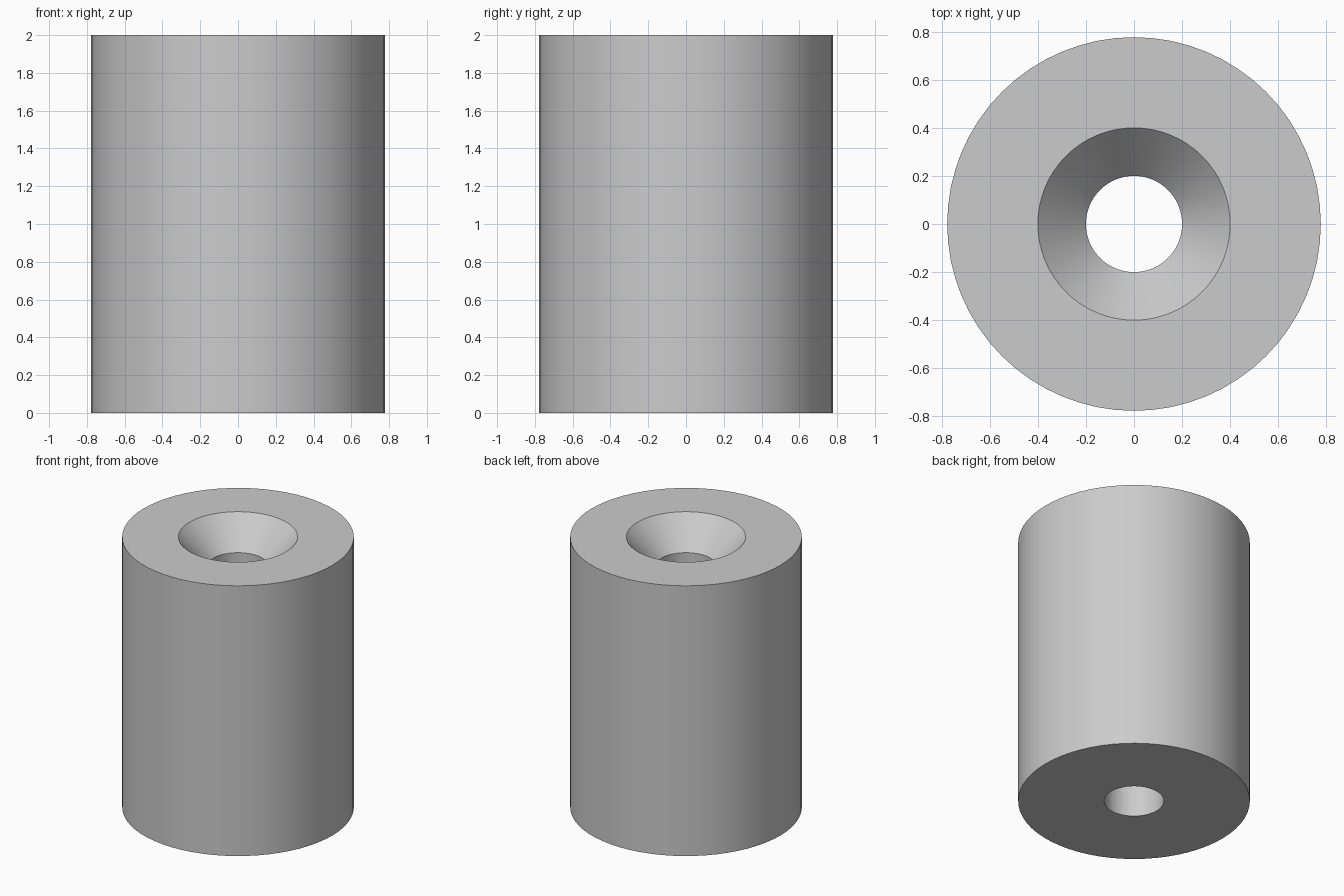
import bpy
import bmesh
import math

cube = bpy.data.objects.get("Cube")
if cube:
    bpy.data.objects.remove(cube, do_unlink=True)

SEGMENTS = 64
OUTER, SINK, HOLE = 0.777, 0.4, 0.2
HEIGHT, SINK_DEPTH = 2.0, 0.21

# Plain grey finish
grey = bpy.data.materials.new("plain_grey")
grey.use_nodes = True
colour = (0.6, 0.6, 0.6, 1)
grey.diffuse_color = colour
grey.node_tree.nodes["Principled BSDF"].inputs["Base Color"].default_value = colour

# Closed cross-section: outer wall, top, countersink, bore, underside
profile = [(OUTER, 0), (OUTER, HEIGHT), (SINK, HEIGHT),
           (HOLE, HEIGHT - SINK_DEPTH), (HOLE, 0)]

# Revolve the cross-section into a countersunk spacer
bm = bmesh.new()
verts = [bm.verts.new((r, 0, z)) for r, z in profile]
edges = [bm.edges.new((a, b)) for a, b in zip(verts, verts[1:] + verts[:1])]
bmesh.ops.spin(bm, geom=verts + edges, cent=(0, 0, 0), axis=(0, 0, 1),
               angle=math.tau, steps=SEGMENTS, use_merge=True)
bmesh.ops.remove_doubles(bm, verts=bm.verts, dist=0.0001)
bmesh.ops.recalc_face_normals(bm, faces=bm.faces)
mesh = bpy.data.meshes.new("countersunk_spacer")
bm.to_mesh(mesh)
bm.free()
mesh.materials.append(grey)

spacer = bpy.data.objects.new("countersunk_spacer", mesh)
bpy.context.collection.objects.link(spacer)
bpy.context.view_layer.objects.active = spacer
spacer.select_set(True)
bpy.ops.object.shade_smooth_by_angle(angle=math.radians(30))
